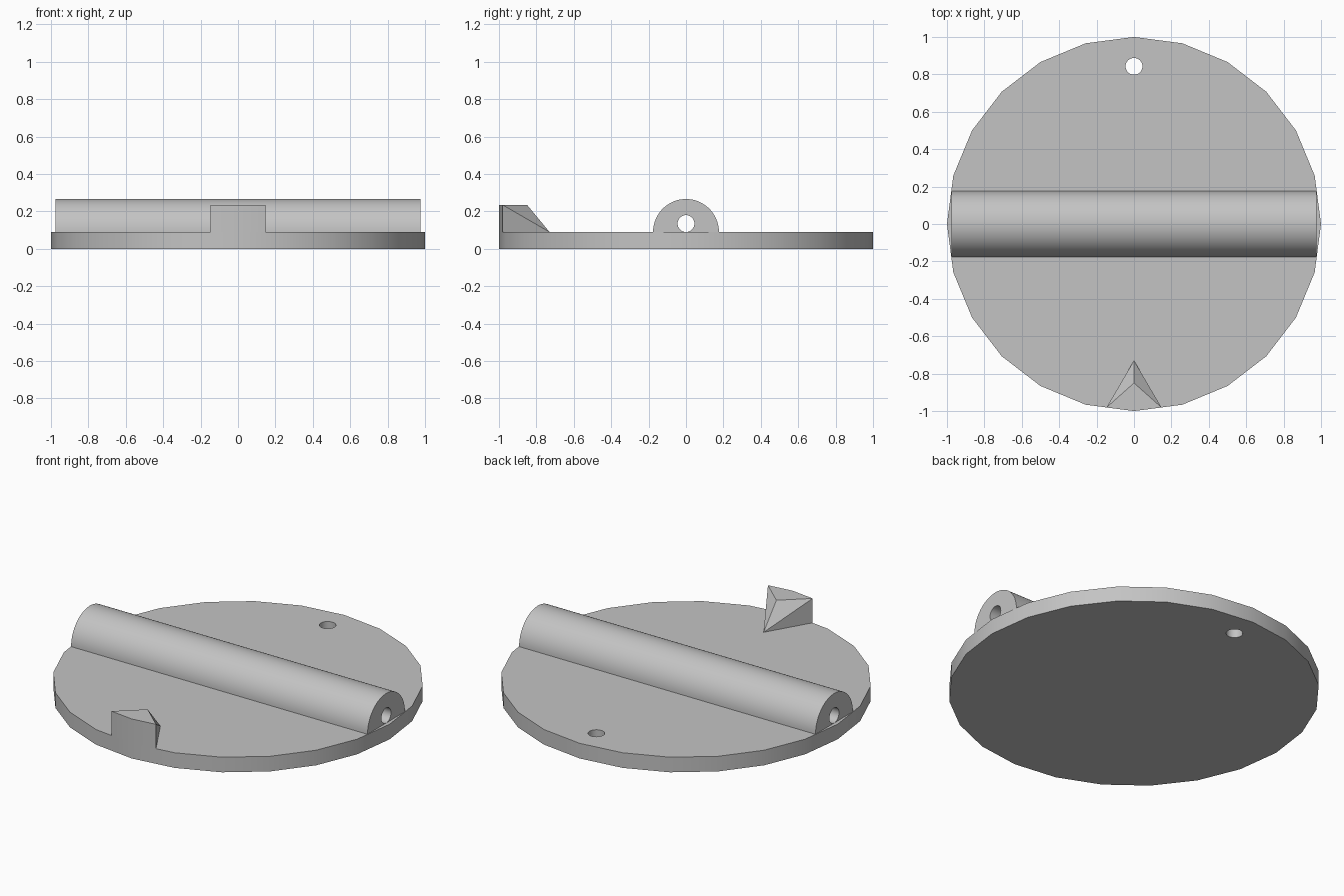
import bpy, bmesh
from math import pi, sin, cos

cube = bpy.data.objects.get("Cube")
if cube:
    bpy.data.objects.remove(cube, do_unlink=True)

grey = bpy.data.materials.new("plain grey")
grey.use_nodes = True
colour = (0.55, 0.55, 0.55, 1)
grey.diffuse_color = colour
grey.node_tree.nodes["Principled BSDF"].inputs["Base Color"].default_value = colour

TOP = 0.09          # plate thickness
BAR_R = 0.176       # half-round bar radius
BAR_X = 0.976       # half length of the bar
HOLE_R = 0.045      # radius of both holes


def prism(name, outline, direction):
    """Extrude a closed outline along a direction into a solid."""
    bm = bmesh.new()
    face = bm.faces.new([bm.verts.new(p) for p in outline])
    out = bmesh.ops.extrude_face_region(bm, geom=[face])["geom"]
    bmesh.ops.translate(bm, vec=direction,
                        verts=[v for v in out if isinstance(v, bmesh.types.BMVert)])
    return finish(name, bm)


def finish(name, bm):
    bmesh.ops.recalc_face_normals(bm, faces=bm.faces)
    mesh = bpy.data.meshes.new(name)
    bm.to_mesh(mesh)
    bm.free()
    mesh.materials.append(grey)
    obj = bpy.data.objects.new(name, mesh)
    bpy.context.collection.objects.link(obj)
    return obj


def select(obj):
    bpy.ops.object.select_all(action='DESELECT')
    obj.select_set(True)
    bpy.context.view_layer.objects.active = obj


def drill(obj, cutter):
    """Cut a hole and remove the cutter."""
    mod = obj.modifiers.new("hole", 'BOOLEAN')
    mod.operation = 'DIFFERENCE'
    mod.solver = 'EXACT'
    mod.object = cutter
    select(obj)
    bpy.ops.object.modifier_apply(modifier=mod.name)
    bpy.data.objects.remove(cutter, do_unlink=True)


def ring(count, radius):
    return [(radius * cos(2 * pi * i / count), radius * sin(2 * pi * i / count))
            for i in range(count)]


# Round plate with a small hole near the back edge
plate = prism("round_plate", [(x, y, 0) for x, y in ring(24, 1)], (0, 0, TOP))
drill(plate, prism("plate_cutter", [(x, y + 0.843, -0.1) for x, y in ring(32, HOLE_R)],
                   (0, 0, 0.4)))

# Half-round bar across the plate, bored lengthwise, sunk a little into the plate
arc = [(BAR_R * cos(pi * i / 32), TOP + BAR_R * sin(pi * i / 32)) for i in range(33)]
section = arc + [(-BAR_R, TOP - 0.02), (BAR_R, TOP - 0.02)]
bar = prism("half_round_bar", [(-BAR_X, y, z) for y, z in section], (2 * BAR_X, 0, 0))
drill(bar, prism("bar_cutter", [(-1.2, y, TOP + HOLE_R + z) for y, z in ring(32, HOLE_R)],
                 (2.4, 0, 0)))

# Pointer wedge on the front edge: its front follows the rim, its back comes to a point
bm = bmesh.new()
HIGH = 0.235
low = [bm.verts.new((x, y, TOP)) for x, y in
       ((-0.147, -0.981), (0, -1), (0.147, -0.981), (0, -0.73))]
high = [bm.verts.new((x, y, HIGH)) for x, y in
        ((-0.147, -0.981), (0, -1), (0.147, -0.981), (0, -0.85))]
bm.faces.new(low)
bm.faces.new(high)
for a, b in ((0, 1), (1, 2)):
    bm.faces.new((low[a], low[b], high[b], high[a]))
for side in (0, 2):
    bm.faces.new((low[side], low[3], high[side]))
    bm.faces.new((high[side], low[3], high[3]))
wedge = finish("pointer_wedge", bm)

# Smooth the round surfaces and keep the edges crisp
for obj in (plate, bar, wedge):
    select(obj)
    bpy.ops.object.shade_smooth_by_angle(angle=pi / 6)
